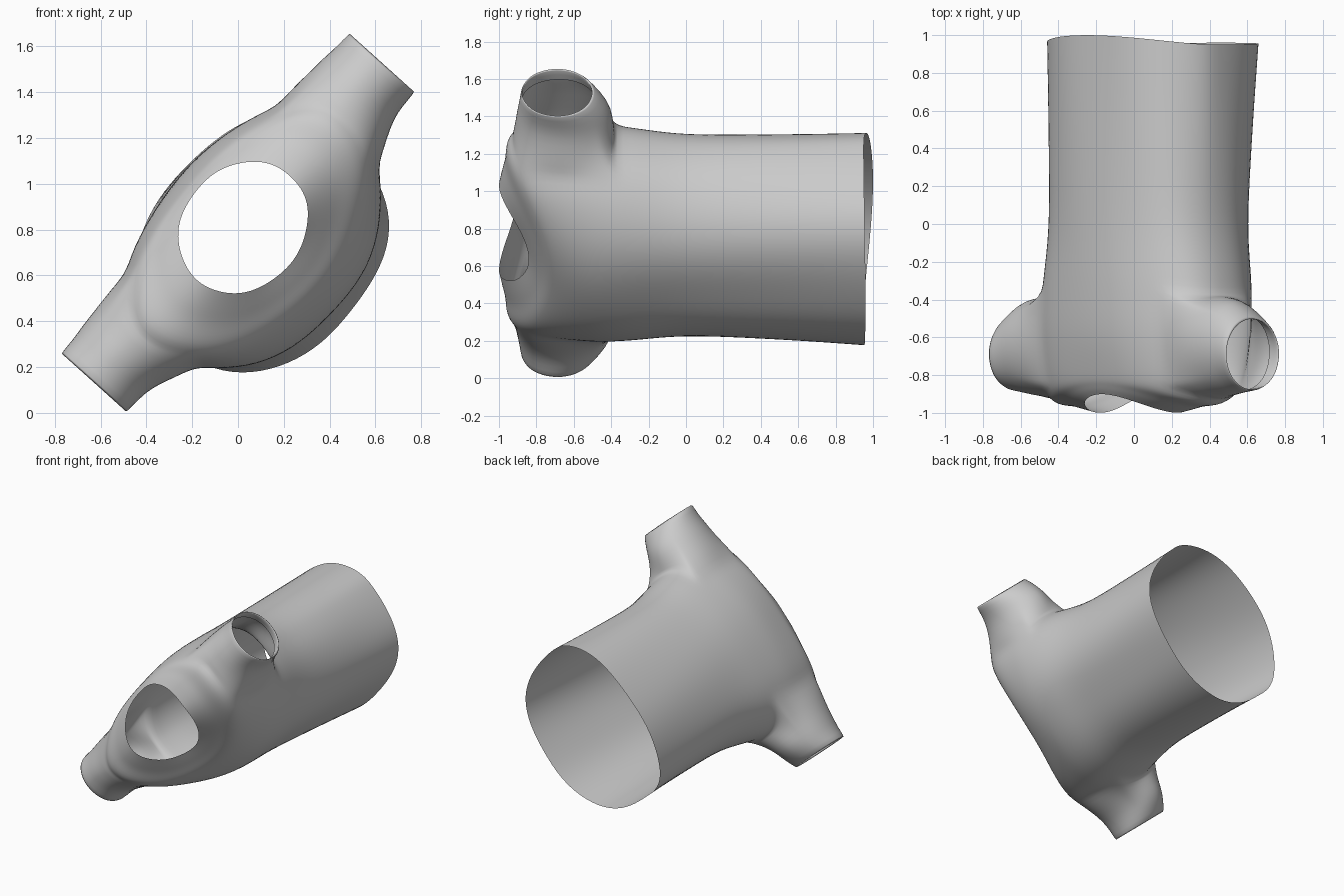
import bpy, bmesh, math
from mathutils import Vector

if "Cube" in bpy.data.objects:
    bpy.data.objects.remove(bpy.data.objects["Cube"])

# Garment frame: u = across the shoulders, v = chest side, y = length; rolled about y
ROLL = math.radians(48)
CU, SU = math.cos(ROLL), math.sin(ROLL)
MID_Z, VC, N, SUB = 0.83, 0.04, 48, 4


def world(u, v, y):
    return Vector((CU * u + SU * v, y, MID_Z + SU * u - CU * v))


def local(p):
    z = p.z - MID_Z
    return CU * p.x + SU * z, SU * p.x - CU * z, p.y


# Body sections, hem to neck: y at side, chest, back; half width, back v, chest v, boxiness
KEYS = [
    (0.95, 0.96, 1.00, 0.590, -0.335, 0.625, 2.5),
    (0.50, 0.50, 0.50, 0.578, -0.330, 0.595, 2.4),
    (0.00, 0.00, 0.00, 0.580, -0.325, 0.57, 2.3),
    (-0.38, -0.33, -0.33, 0.645, -0.325, 0.57, 2.15),
    (-0.64, -0.53, -0.58, 0.675, -0.315, 0.54, 2.0),
    (-0.925, -0.70, -0.79, 0.640, -0.280, 0.46, 2.0),
    (-0.97, -0.78, -0.86, 0.46, -0.255, 0.37, 2.0),
    (-1.00, -0.84, -0.90, 0.305, -0.23, 0.29, 2.0),
]
ARM_LO, ARM_HI = 3 * SUB, 5 * SUB      # rows cut by the armholes
J_LO, J_HI = -6, 4                     # columns cut by the armholes


def spline(t):
    i = min(int(t), len(KEYS) - 2)
    f = t - i
    p = [KEYS[max(0, min(len(KEYS) - 1, i + k))] for k in (-1, 0, 1, 2)]
    return [0.5 * (2 * b + (c - a) * f + (2 * a - 5 * b + 4 * c - d) * f * f
                   + (3 * b - a - 3 * c + d) * f ** 3) for a, b, c, d in zip(*p)]


bm = bmesh.new()

# Torso tube
rows = []
for r in range((len(KEYS) - 1) * SUB + 1):
    ys, yf, yb, a, v0, v1, e = spline(r / SUB)
    ring = []
    for j in range(N):
        c, s = math.cos(math.tau * j / N), math.sin(math.tau * j / N)
        # superellipse radius (chest boxier than back) with soft lengthwise folds
        p = e if s > 0 else 2.1
        k = (abs(c) ** p + abs(s) ** p) ** (-1 / p)
        k *= 1 + 0.006 * math.sin(7 * math.tau * j / N + 2 * ys)
        y = ys + ((yf if s > 0 else yb) - ys) * s * s
        half = (v1 - VC) if s > 0 else (VC - v0)
        ring.append(bm.verts.new(world(a * c * k, VC + half * s * k, y)))
    rows.append(ring)


def in_armhole(r, j):
    if not ARM_LO <= r < ARM_HI:
        return False
    m = (N // 2 - 1 - j) % N           # mirrored column
    return any((q - J_LO) % N < J_HI - J_LO for q in (j, m))


for r in range(len(rows) - 1):
    for j in range(N):
        if not in_armhole(r, j):
            k = (j + 1) % N
            bm.faces.new((rows[r][j], rows[r][k], rows[r + 1][k], rows[r + 1][j]))


# Sleeves grown from the armhole edges
def sleeve(side):
    def col(j):
        return j % N if side > 0 else (N // 2 - j) % N
    loop = [rows[ARM_LO][col(j)] for j in range(J_LO, J_HI)]
    loop += [rows[r][col(J_HI)] for r in range(ARM_LO, ARM_HI)]
    loop += [rows[ARM_HI][col(j)] for j in range(J_HI, J_LO, -1)]
    loop += [rows[r][col(J_LO)] for r in range(ARM_HI, ARM_LO, -1)]
    pts = [local(v.co) for v in loop]
    vm = (max(p[1] for p in pts) + min(p[1] for p in pts)) / 2
    ym = (max(p[2] for p in pts) + min(p[2] for p in pts)) / 2
    rv = max(abs(p[1] - vm) for p in pts)
    ry = max(abs(p[2] - ym) for p in pts)
    ang = [math.atan2((p[2] - ym) / ry, (p[1] - vm) / rv) for p in pts]
    # u, v centre, v radius, y centre, y radius, blend from armhole; last two fold inward
    rings = [(0.69, 0.015, 0.235, -0.655, 0.272, 0.5), (0.73, 0.01, 0.22, -0.65, 0.262, 0.85),
             (0.79, 0.0, 0.205, -0.65, 0.255, 1), (0.86, 0.0, 0.195, -0.66, 0.232, 1),
             (0.945, 0.0, 0.195, -0.69, 0.193, 1), (0.94, 0.0, 0.184, -0.69, 0.182, 1),
             (0.87, 0.0, 0.182, -0.68, 0.20, 1)]
    prev = loop
    for u, vc, wv, yc, wy, b in rings:
        new = []
        for p, t in zip(pts, ang):
            target = Vector((side * u, vc + wv * math.cos(t), yc + wy * math.sin(t)))
            new.append(bm.verts.new(world(*Vector(p).lerp(target, b))))
        for i in range(len(loop)):
            k = (i + 1) % len(loop)
            bm.faces.new((prev[i], prev[k], new[k], new[i]))
        prev = new


sleeve(1)
sleeve(-1)

bmesh.ops.recalc_face_normals(bm, faces=bm.faces)
mesh = bpy.data.meshes.new("shirt")
bm.to_mesh(mesh)
bm.free()
shirt = bpy.data.objects.new("shirt", mesh)
bpy.context.collection.objects.link(shirt)
for f in mesh.polygons:
    f.use_smooth = True
mod = shirt.modifiers.new("soften", 'SUBSURF')
mod.levels = mod.render_levels = 1
